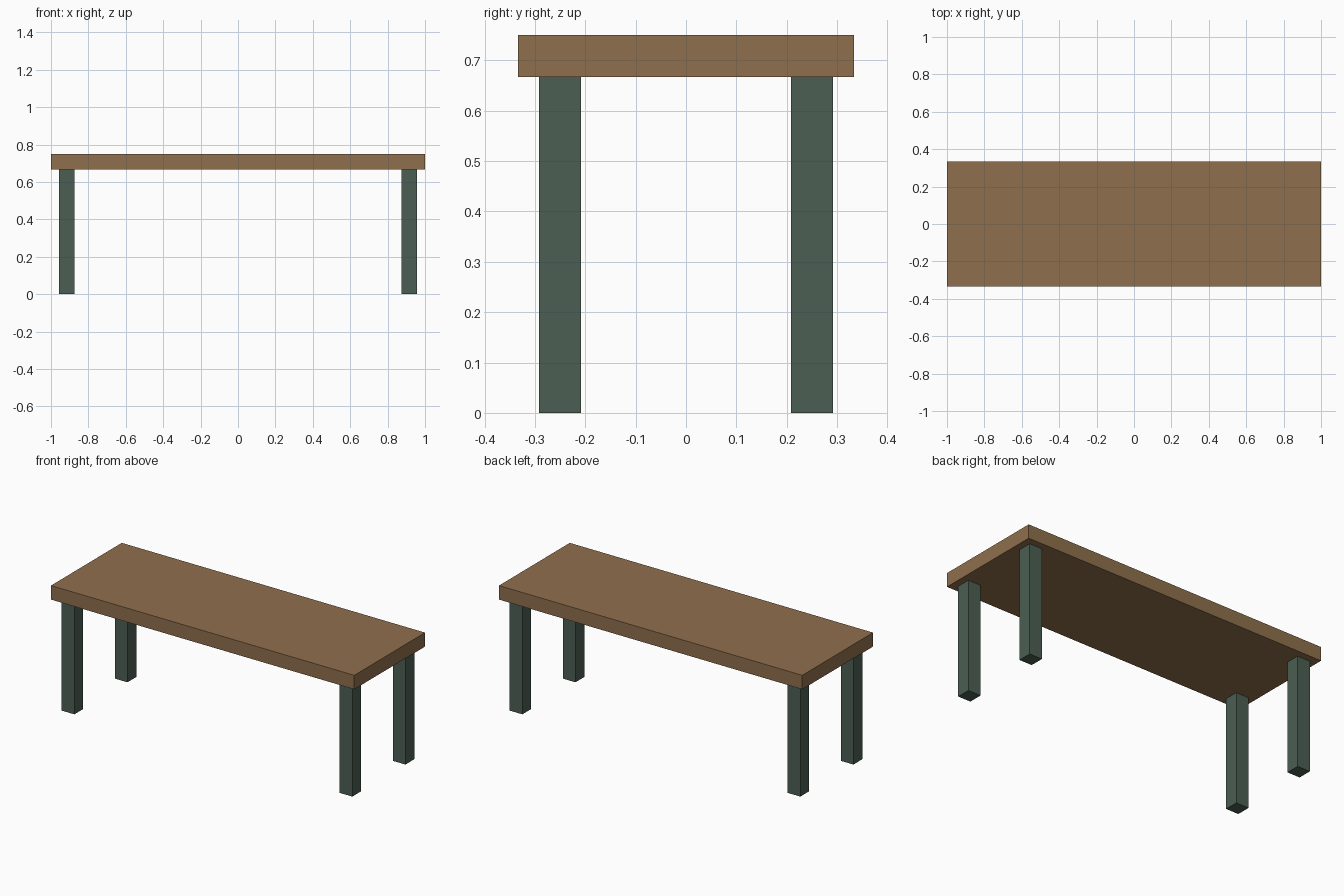
import bpy

if "Cube" in bpy.data.objects:
    bpy.data.objects.remove(bpy.data.objects["Cube"])

LENGTH, DEPTH, HEIGHT = 2.0, 2 / 3, 0.75
THICK = 1 / 12            # tabletop thickness and leg width
INSET = 1 / 24            # gap from tabletop edge to leg


def material(name, color):
    mat = bpy.data.materials.new(name)
    mat.diffuse_color = (*color, 1.0)
    mat.use_nodes = True
    mat.node_tree.nodes["Principled BSDF"].inputs["Base Color"].default_value = mat.diffuse_color
    return mat


def box(name, size, center, mat):
    bpy.ops.mesh.primitive_cube_add(size=1, location=center)
    obj = bpy.context.object
    obj.name = name
    obj.scale = size
    bpy.ops.object.transform_apply(location=False, rotation=False, scale=True)
    obj.data.materials.append(mat)
    return obj


wood = material("brown_wood", (0.275, 0.159, 0.073))
green = material("dark_green_paint", (0.07, 0.114, 0.086))

# Tabletop slab
box("tabletop", (LENGTH, DEPTH, THICK), (0, 0, HEIGHT - THICK / 2), wood)

# Four square legs, inset from the corners
leg_height = HEIGHT - THICK
leg_x = LENGTH / 2 - INSET - THICK / 2
leg_y = DEPTH / 2 - INSET - THICK / 2
for side_x, sx in (("left", -1), ("right", 1)):
    for side_y, sy in (("front", -1), ("back", 1)):
        box(f"{side_y}_{side_x}_leg", (THICK, THICK, leg_height),
            (sx * leg_x, sy * leg_y, leg_height / 2), green)
